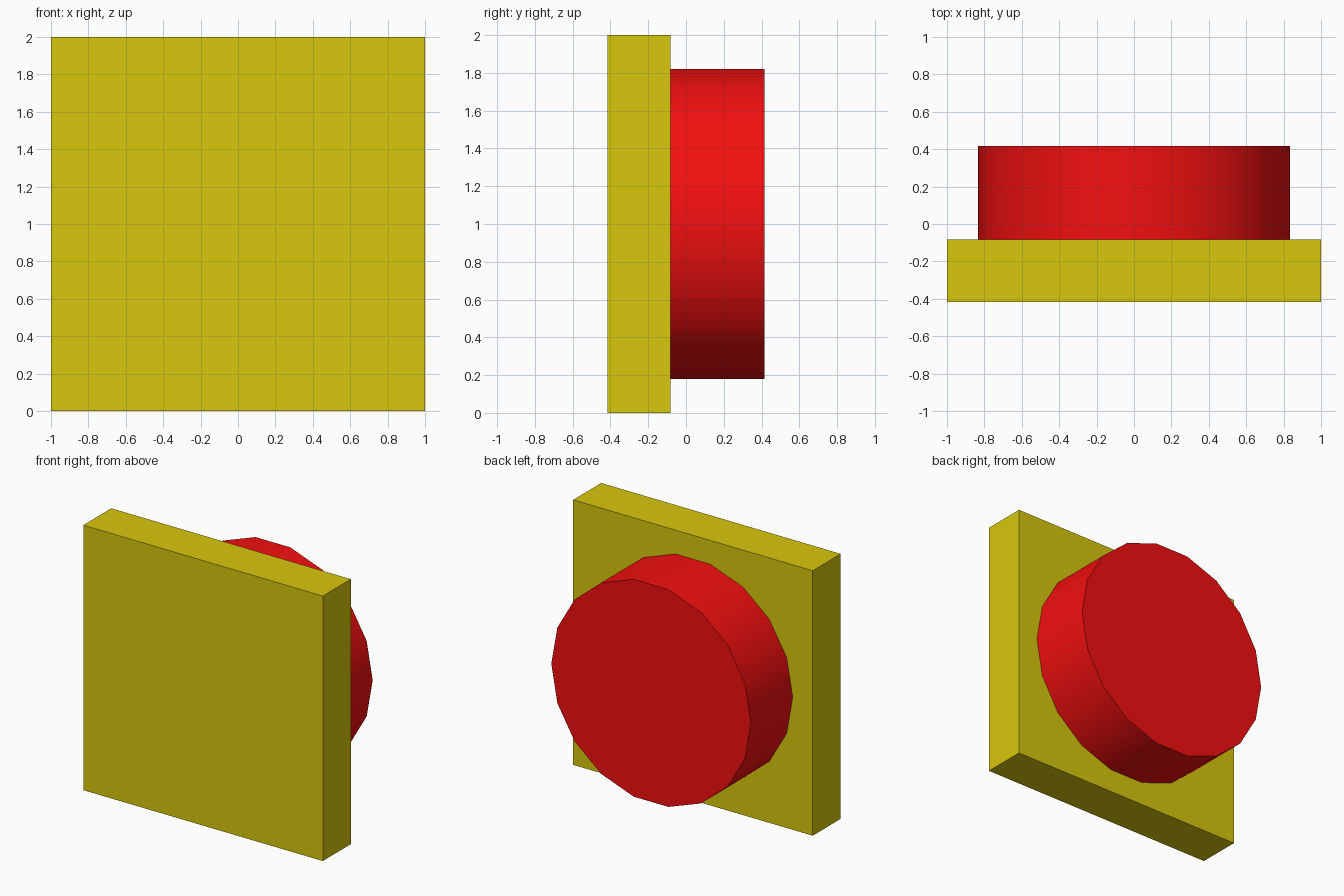
import bpy, bmesh, math

if "Cube" in bpy.data.objects:
    bpy.data.objects.remove(bpy.data.objects["Cube"])

def material(name, rgb):
    m = bpy.data.materials.new(name)
    m.diffuse_color = (*rgb, 1)
    m.use_nodes = True
    m.node_tree.nodes["Principled BSDF"].inputs["Base Color"].default_value = m.diffuse_color
    return m

def extrude_profile(name, points, y0, y1, mat):
    """Extrude an x-z outline from y0 to y1."""
    bm = bmesh.new()
    face = bm.faces.new([bm.verts.new((x, y0, z)) for x, z in points])
    out = bmesh.ops.extrude_face_region(bm, geom=[face], use_keep_orig=True)
    moved = [v for v in out["geom"] if isinstance(v, bmesh.types.BMVert)]
    bmesh.ops.translate(bm, verts=moved, vec=(0, y1 - y0, 0))
    bmesh.ops.recalc_face_normals(bm, faces=bm.faces)
    mesh = bpy.data.meshes.new(name)
    bm.to_mesh(mesh)
    bm.free()
    mesh.materials.append(mat)
    obj = bpy.data.objects.new(name, mesh)
    bpy.context.collection.objects.link(obj)
    return obj

FRONT, JOIN, BACK = -0.4167, -0.0833, 0.4167
SIDES, RADIUS = 18, 0.833

# Square plate at the front
extrude_profile("plate", [(-1, 0), (1, 0), (1, 2), (-1, 2)], FRONT, JOIN,
                material("yellow", (0.69, 0.57, 0.004)))

# Round button on the back of the plate
circle = [(RADIUS * math.cos(2 * math.pi * i / SIDES),
           1 + RADIUS * math.sin(2 * math.pi * i / SIDES)) for i in range(SIDES)]
button = extrude_profile("button", circle, JOIN, BACK,
                         material("red", (0.9, 0.005, 0.005)))

# Smooth rim, sharp face edges
bpy.context.view_layer.objects.active = button
button.select_set(True)
bpy.ops.object.shade_smooth_by_angle(angle=math.radians(30))
